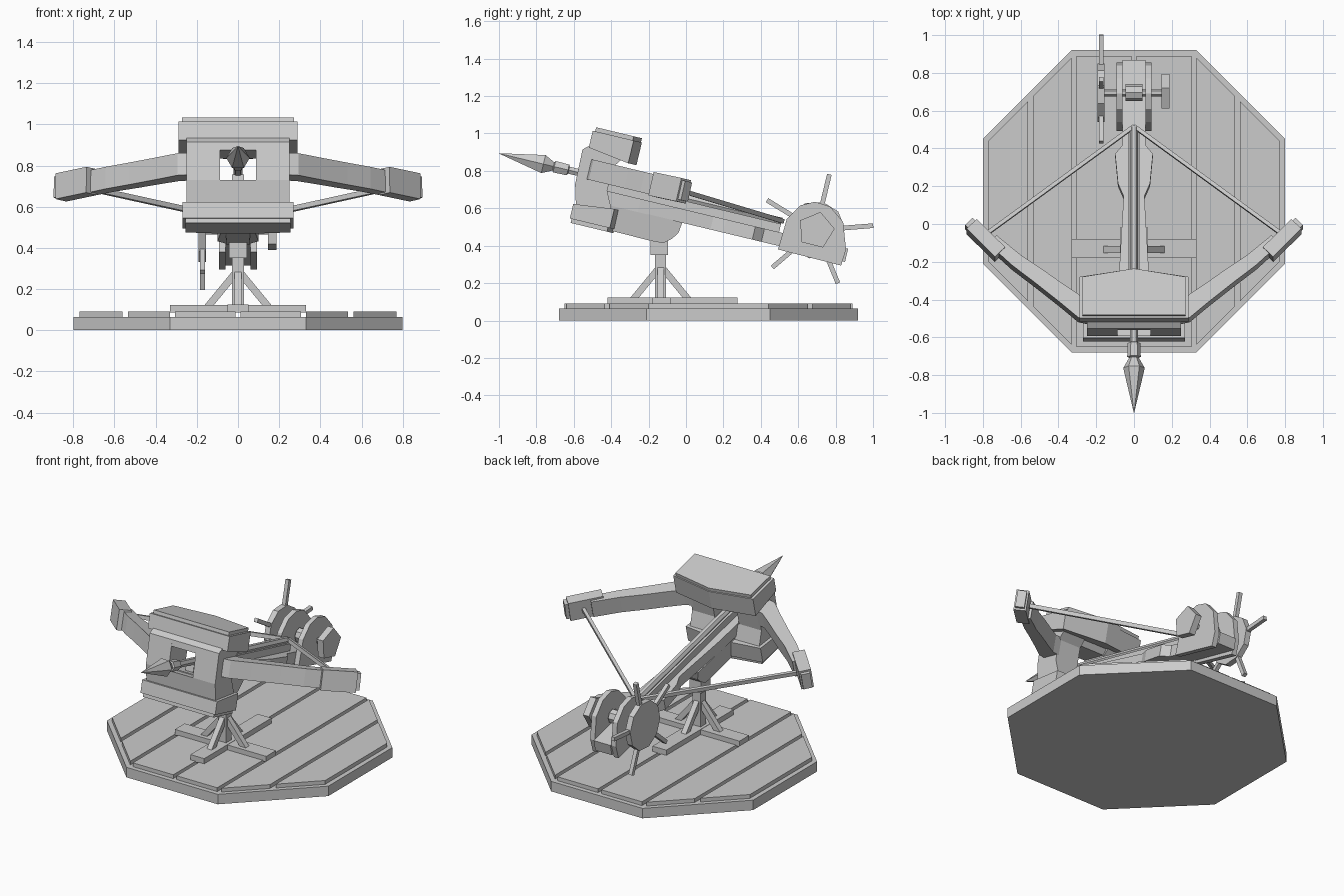
import bpy, bmesh
from math import sin, cos, pi, radians
from mathutils import Matrix, Vector

if "Cube" in bpy.data.objects:
    bpy.data.objects.remove(bpy.data.objects["Cube"])

# Tilted frame of the weapon: x across, y along the stock to the back, z normal to it
TILT = Matrix.Translation((0, -.14, .43)) @ Matrix.Rotation(radians(-13.5), 4, 'X')
FLAT = Matrix.Identity(4)


def loft(name, rings, frame=FLAT):
    """Skin equal-length rings of points and cap both ends."""
    bm = bmesh.new()
    vs = [[bm.verts.new(frame @ Vector(p)) for p in r] for r in rings]
    n = len(rings[0])
    for a, b in zip(vs, vs[1:]):
        for i in range(n):
            j = (i + 1) % n
            bm.faces.new((a[i], a[j], b[j], b[i]))
    bm.faces.new(vs[0][::-1])
    bm.faces.new(vs[-1])
    bmesh.ops.recalc_face_normals(bm, faces=bm.faces)
    me = bpy.data.meshes.new(name)
    bm.to_mesh(me)
    bm.free()
    ob = bpy.data.objects.new(name, me)
    bpy.context.collection.objects.link(ob)
    return ob


def plan(name, pts, z0, z1, frame=FLAT):
    return loft(name, [[(x, y, z) for x, y in pts] for z in (z0, z1)], frame)


def side(name, pts, x0, x1, frame=TILT):
    return loft(name, [[(x, y, z) for y, z in pts] for x in (x0, x1)], frame)


def box(name, x, y, z, frame=FLAT):
    return plan(name, [(x[0], y[0]), (x[1], y[0]), (x[1], y[1]), (x[0], y[1])], *z, frame)


def bar(name, a, b, w, h, frame=FLAT):
    """Rectangular bar from a to b; w is sideways, h is across that."""
    a, b = Vector(a), Vector(b)
    d = (b - a).normalized()
    s = d.cross(Vector((0, 0, 1)))
    s = s.normalized() if s.length > .01 else Vector((1, 0, 0))
    u = s.cross(d)
    return loft(name, [[c + s * i * w / 2 + u * j * h / 2 for i, j in
                ((-1, -1), (1, -1), (1, 1), (-1, 1))] for c in (a, b)], frame)


def ngon(cy, cz, r, n, start=0):
    return [(cy + r * cos(start + 2 * pi * i / n), cz + r * sin(start + 2 * pi * i / n)) for i in range(n)]


# Octagonal platform with planks
plan("platform", [(-.8, -.21), (-.33, -.68), (.33, -.68), (.8, -.21),
                  (.8, .45), (.33, .92), (-.33, .92), (-.8, .45)], 0, .065)
for sgn in (-1, 1):
    for a, b in ((.012, .305), (.33, .535), (.56, .77)):
        ca, cb = max(0, a - .32), max(0, b - .32)
        plan("plank", [(sgn * a, -.65 + ca), (sgn * b, -.65 + cb),
                       (sgn * b, .89 - cb), (sgn * a, .89 - ca)], .06, .09)

# Cross foot, post and braces
box("foot_cross_bar", (-.33, .33), (-.18, -.08), (.085, .122))
box("foot_long_bar", (-.05, .05), (-.42, .275), (.085, .124))
box("post_lower", (-.03, .03), (-.165, -.108), (.1, .36))
box("post_upper", (-.043, .043), (-.19, -.095), (.35, .46))
for s in (-1, 1):
    bar("side_brace", (s * .15, -.135, .11), (s * .01, -.135, .28), .035, .035)
    bar("long_brace", (0, -.135 + s * .15, .11), (0, -.135 + s * .01, .28), .035, .035)

# Stock: shaped plank, rail and the bracket under it
half = [(.08, -.46), (.078, -.15), (.055, .25), (.085, .32), (.10, .48), (.06, .53), (.06, .99)]
plan("stock", half + [(-x, y) for x, y in half[::-1]], .118, .19, TILT)
box("rail", (-.028, .028), (-.42, .61), (.185, .235), TILT)
prof = [(-.46, -.01), (-.05, -.015), (.02, -.012), (.06, .02), (.088, .06), (.095, .12), (-.46, .12)]
loft("stock_bracket", [[(s * (.055 if z < .1 else .075), y, z) for y, z in prof] for s in (-1, 1)], TILT)


# Head frame: peaked plates above and below
def peaked(name, w, front, edge, mid, zf, zb):
    loft(name, [[(x, front, zf[0]), (x, b, zb[0]), (x, b, zb[1]), (x, front, zf[1])]
                for x, b in ((-w, edge), (0, mid), (w, edge))], TILT)


peaked("head_cap", .288, -.485, -.26, -.215, (.392, .485), (.36, .485))
peaked("head_cap_plate", .272, -.472, -.265, -.22, (.48, .507), (.48, .507))
peaked("head_base", .27, -.495, -.275, -.245, (0, .08), (0, .105))
peaked("head_base_plate", .255, -.485, -.285, -.25, (-.022, .005), (-.022, .005))

# Head posts with a window between them
post = [(-.475, .06), (-.51, .185), (-.515, .375), (-.475, .41), (-.28, .40), (-.335, .32), (-.335, .19), (-.28, .08)]
for s in (-1, 1):
    side("head_post", post, s * .088, s * .25)
side("window_sill", [(-.475, .06), (-.51, .185), (-.335, .185), (-.28, .08)], -.09, .09)
side("window_lintel", [(-.513, .335), (-.515, .375), (-.475, .41), (-.3, .41), (-.335, .335)], -.09, .09)

# Bow arms, tips and string
for s in (-1, 1):
    rings = []
    for x, y, dx, dy in ((.22, -.40, .0, .062), (.29, -.385, .005, .06), (.38, -.315, .015, .045),
                         (.51, -.215, .022, .034), (.62, -.135, .024, .027), (.75, -.02, .022, .023)):
        rings.append([(s * (x + i * dx), y - i * dy, z) for i, z in
                      ((-1, .225), (1, .225), (1, .335), (-1, .335))])
    loft("bow_arm", rings, TILT)
    bar("bow_tip", (s * .71, -.09, .282), (s * .86, .062, .286), .075, .128, TILT)
    bar("bow_tip_end", (s * .85, .052, .286), (s * .875, .078, .287), .055, .105, TILT)
    bar("bow_string", (s * .77, .03, .285), (0, .615, .252), .02, .025, TILT)

# Bolt with pointed head
loft("bolt", [[(r * cos(k * pi / 3), y, .25 + r * sin(k * pi / 3)) for k in range(6)] for y, r in
              ((-.944, .001), (-.70, .057), (-.645, .026), (-.64, .036), (-.565, .034),
               (-.56, .022), (.61, .022))], TILT)

# Winch: cheeks, axle, drum, spoked wheel and counter disc
cheek = [(.626, .099), (.974, .094), (.98, .183), (.93, .324), (.843, .387),
         (.759, .393), (.686, .355), (.634, .27)]
for s in (-1, 1):
    side("winch_cheek", cheek, s * .06, s * .093)
CY, CZ = .695, .483
side("winch_axle", ngon(CY, CZ, .02, 6), -.17, .17, FLAT)
side("winch_drum", ngon(CY, CZ, .045, 8), -.045, .045, FLAT)
side("winch_wheel", ngon(CY, CZ, .155, 10, radians(4)), -.192, -.155, FLAT)
side("winch_disc", ngon(CY, CZ, .1, 5, radians(4)), .145, .188, FLAT)
for y, z in ngon(0, 0, 1, 5, radians(4.5)):
    bar("wheel_spoke", (-.173, CY + y * .1, CZ + z * .1), (-.173, CY + y * .307, CZ + z * .307), .025, .025)
